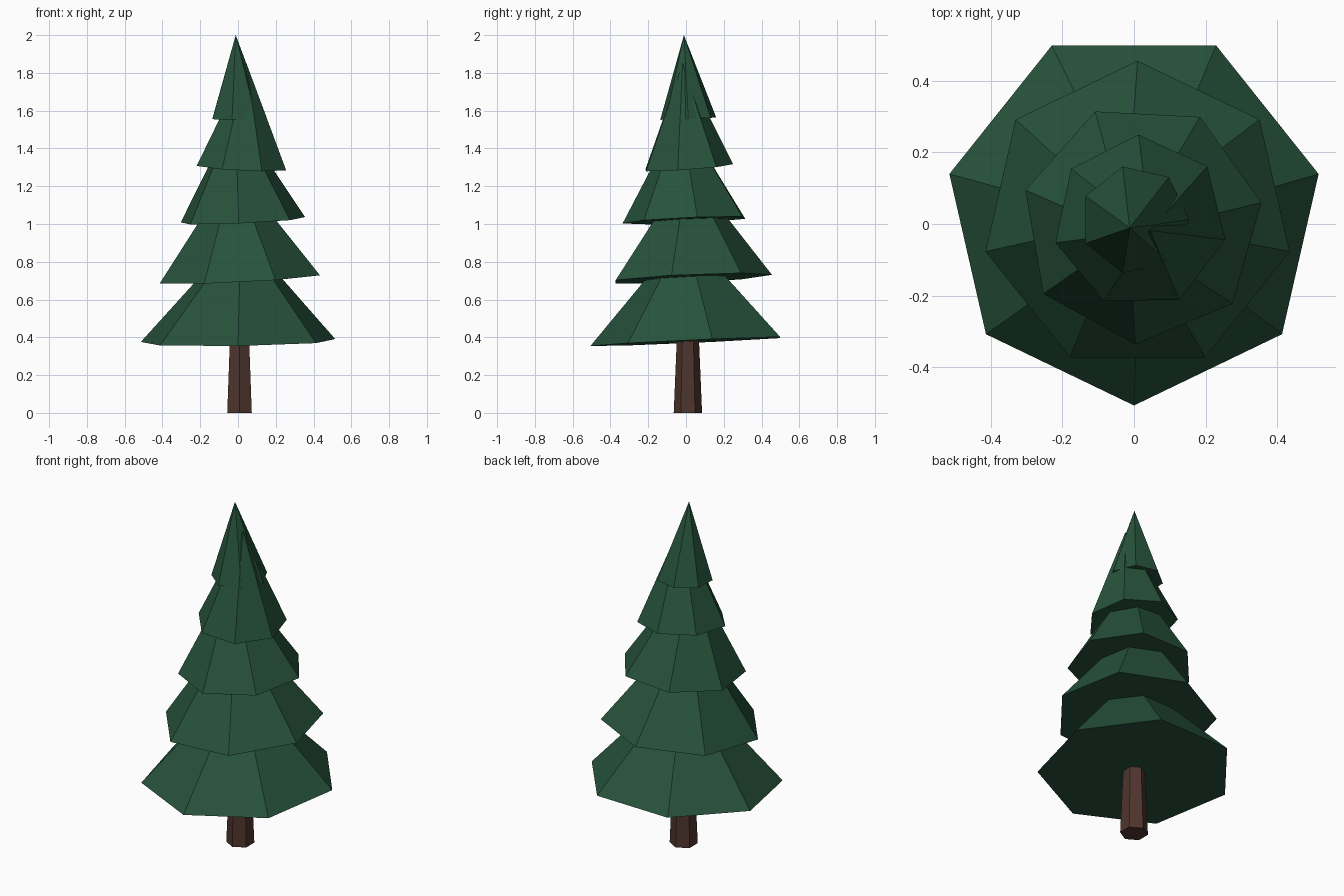
import bpy, bmesh
from math import cos, sin, radians, tau

if "Cube" in bpy.data.objects:
    bpy.data.objects.remove(bpy.data.objects["Cube"])


def material(name, rgb):
    mat = bpy.data.materials.new(name)
    mat.diffuse_color = (*rgb, 1.0)
    mat.use_nodes = True
    mat.node_tree.nodes["Principled BSDF"].inputs["Base Color"].default_value = mat.diffuse_color
    return mat


def add_object(name, bm, mat):
    bmesh.ops.recalc_face_normals(bm, faces=bm.faces)
    mesh = bpy.data.meshes.new(name)
    bm.to_mesh(mesh)
    bm.free()
    mesh.materials.append(mat)
    obj = bpy.data.objects.new(name, mesh)
    bpy.context.collection.objects.link(obj)
    return obj


def ring(bm, sides, cx, cy, z, radius, phase, slope=(0, 0)):
    """Regular polygon whose height follows a tilted plane."""
    verts = []
    for i in range(sides):
        a = radians(phase) + tau * i / sides
        x, y = cx + radius * cos(a), cy + radius * sin(a)
        verts.append(bm.verts.new((x, y, z + slope[0] * x + slope[1] * y)))
    return verts


green = material("pine green", (0.020, 0.085, 0.044))
brown = material("bark brown", (0.078, 0.036, 0.026))

# Tapered six-sided trunk
bm = bmesh.new()
low = ring(bm, 6, 0.008, 0.01, 0.0, 0.075, -90)
high = ring(bm, 6, 0.008, 0.01, 0.55, 0.052, -90)
bm.faces.new(low[::-1])
bm.faces.new(high)
for i in range(6):
    j = (i + 1) % 6
    bm.faces.new((low[i], low[j], high[j], high[i]))
add_object("trunk", bm, brown)

# Seven-sided branch cones, each tilted a little:
# centre x, centre y, base z, radius, phase, base slope, apex
tiers = [
    (0.000, 0.022, 0.377, 0.528, -90, (0.015, 0.045), (0.015, -0.005, 0.96)),
    (0.010, 0.020, 0.710, 0.435, 90, (0.050, 0.045), (-0.022, 0.010, 1.30)),
    (0.022, 0.002, 1.018, 0.338, -93, (0.045, 0.045), (-0.015, -0.030, 1.59)),
    (0.017, 0.006, 1.300, 0.243, 91, (-0.050, 0.070), (0.045, -0.018, 1.85)),
    (0.002, 0.012, 1.557, 0.152, 0, (0.000, 0.040), (-0.012, -0.011, 2.00)),
]
for n, (cx, cy, z, radius, phase, slope, apex) in enumerate(tiers, 1):
    bm = bmesh.new()
    base = ring(bm, 7, cx, cy, z, radius, phase, slope)
    tip = bm.verts.new(apex)
    bm.faces.new(base[::-1])
    for i in range(7):
        bm.faces.new((base[i], base[(i + 1) % 7], tip))
    add_object(f"branch_tier_{n}", bm, green)
